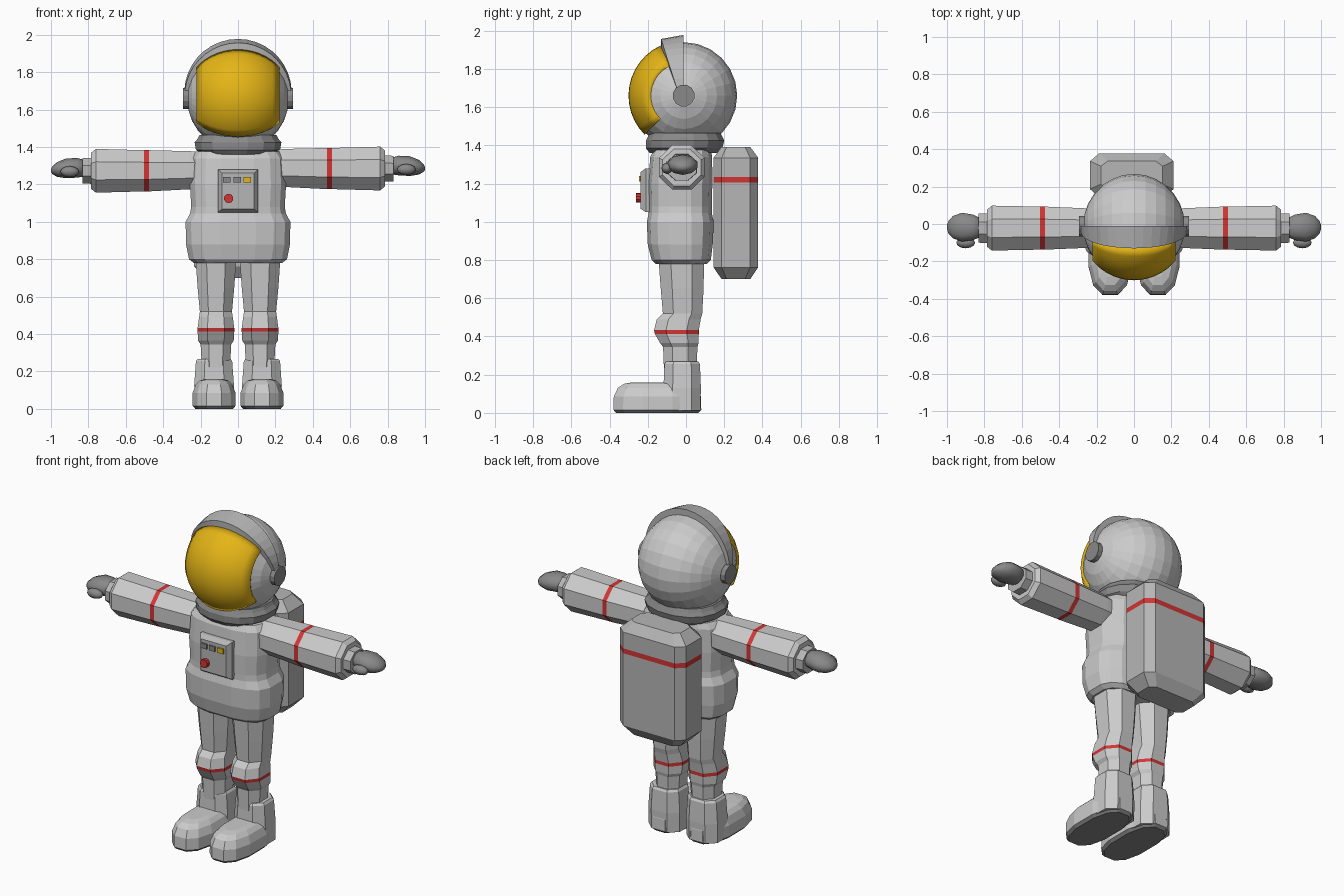
import bpy, bmesh, math
from mathutils import Matrix

if "Cube" in bpy.data.objects:
    bpy.data.objects.remove(bpy.data.objects["Cube"])

def material(name, rgb):
    m = bpy.data.materials.new(name)
    m.diffuse_color = (*rgb, 1)
    m.use_nodes = True
    m.node_tree.nodes["Principled BSDF"].inputs["Base Color"].default_value = m.diffuse_color
    return m

SUIT = material("suit_light_grey", (0.60, 0.60, 0.60))
SHELL = material("shell_grey", (0.47, 0.47, 0.47))
DARK = material("dark_grey", (0.25, 0.25, 0.25))
RED = material("red", (0.65, 0.035, 0.035))
GOLD = material("gold", (0.78, 0.46, 0.008))

def finish(bm, name, mats, smooth=False):
    bmesh.ops.recalc_face_normals(bm, faces=bm.faces)
    for f in bm.faces:
        f.smooth = smooth
    me = bpy.data.meshes.new(name)
    bm.to_mesh(me)
    bm.free()
    for m in mats:
        me.materials.append(m)
    ob = bpy.data.objects.new(name, me)
    bpy.context.collection.objects.link(ob)
    return ob

def rounded(n, p=2.0):
    """Unit superellipse with flats on the axes."""
    pts = []
    for i in range(n):
        a = 2 * math.pi * (i + 0.5) / n
        c, s = math.cos(a), math.sin(a)
        pts.append((math.copysign(abs(c) ** (2 / p), c), math.copysign(abs(s) ** (2 / p), s)))
    k = max(u for u, v in pts)
    return [(u / k, v / k) for u, v in pts]

def chamfered(a, b):
    """Unit square with cut corners."""
    return [(1, b - 1), (1, 1 - b), (1 - a, 1), (a - 1, 1),
            (-1, 1 - b), (-1, b - 1), (a - 1, -1), (1 - a, -1)]

SQUARE = [(1, -1), (1, 1), (-1, 1), (-1, -1)]

def loft(name, sections, shape, mat, axis="Z", stripe=(), stripe_mat=RED, smooth=False):
    """Sections are (height, centre u, centre v, half u, half v) along an axis."""
    bm = bmesh.new()
    rings = []
    for h, cu, cv, ru, rv in sections:
        ring = []
        for u, v in shape:
            a, b = cu + u * ru, cv + v * rv
            ring.append(bm.verts.new({"Z": (a, b, h), "X": (h, a, b), "Y": (a, h, b)}[axis]))
        rings.append(ring)
    n = len(shape)
    for k in range(len(rings) - 1):
        for i in range(n):
            j = (i + 1) % n
            f = bm.faces.new((rings[k][i], rings[k][j], rings[k + 1][j], rings[k + 1][i]))
            f.material_index = 1 if k in stripe else 0
    bm.faces.new(rings[0][::-1]).material_index = 1 if "start" in stripe else 0
    bm.faces.new(rings[-1])
    return finish(bm, name, [mat, stripe_mat], smooth)

def ball(name, centre, radii, mat, segs=12, rings=8, smooth=False):
    bm = bmesh.new()
    bmesh.ops.create_uvsphere(bm, u_segments=segs, v_segments=rings, radius=1)
    m = Matrix.Translation(centre) @ Matrix.Diagonal((*radii, 1)) @ Matrix.Rotation(math.pi / 2, 4, "Y")
    bm.transform(m)
    return finish(bm, name, [mat], smooth)

# Helmet, with its poles at the ears
HY, HZ = -0.012, 1.66
ball("helmet", (0, HY, HZ), (0.272, 0.28, 0.28), SUIT, 24, 14)

# Visor: patch of a slightly larger ball, turned in at the border
bm = bmesh.new()
NU, NV = 14, 14
grid = []
for i in range(NU + 1):
    row = []
    for j in range(NV + 1):
        edge = i in (0, NU) or j in (0, NV)
        R = 0.268 if edge else 0.289
        uu = min(max((i - 1) / (NU - 2), 0), 1) * 2 - 1
        vv = min(max((j - 1) / (NV - 2), 0), 1)
        x = 0.222 * uu
        a = math.radians(-45 + 110 * vv)
        r = math.sqrt(0.289 ** 2 - x * x)
        k = R / 0.289
        spread = 1.04 if edge else 1.0
        row.append(bm.verts.new((x * k * spread, HY - r * math.cos(a) * k, HZ + r * math.sin(a) * k)))
    grid.append(row)
for i in range(NU):
    for j in range(NV):
        bm.faces.new((grid[i][j], grid[i + 1][j], grid[i + 1][j + 1], grid[i][j + 1]))
finish(bm, "visor", [GOLD], True)

# Brow band running over the helmet from ear to ear
bm = bmesh.new()
prev = None
for i in range(21):
    t = math.pi * i / 20
    s, c = math.sin(t), math.cos(t)
    front, back = -0.035 - 0.095 * s, -0.012
    ro, ri, rf = 0.285 + 0.033 * s, 0.262, 0.285 + 0.012 * s
    ring = [bm.verts.new((r * c, y, HZ + r * s)) for r, y in
            ((ri, back), (ro, back), (rf, front), (ri - 0.015 * s, front))]
    if prev:
        for k in range(4):
            bm.faces.new((prev[k], prev[(k + 1) % 4], ring[(k + 1) % 4], ring[k]))
    else:
        bm.faces.new(ring)
    prev = ring
bm.faces.new(prev)
finish(bm, "brow_band", [SHELL], False)

# Collar
loft("collar", [(1.36, 0, -0.01, 0.19, 0.18), (1.385, 0, -0.01, 0.225, 0.2),
                (1.425, 0, -0.005, 0.232, 0.205), (1.445, 0, -0.005, 0.215, 0.195),
                (1.465, 0, -0.005, 0.205, 0.185)], rounded(16, 2.2), DARK)

# Torso with a wider hip section
loft("torso", [(0.78, 0, -0.025, 0.235, 0.135), (0.80, 0, -0.025, 0.262, 0.155),
               (0.88, 0, -0.03, 0.278, 0.17), (1.0, 0, -0.03, 0.28, 0.175),
               (1.045, 0, -0.03, 0.256, 0.165), (1.08, 0, -0.03, 0.25, 0.165),
               (1.2, 0, -0.03, 0.257, 0.168), (1.34, 0, -0.025, 0.25, 0.162),
               (1.375, 0, -0.02, 0.225, 0.15), (1.39, 0, -0.02, 0.16, 0.12)],
     rounded(16, 3), SUIT)

# Chest panel and its controls
loft("chest_panel", [(-0.16, 0, 1.165, 0.108, 0.115), (-0.21, 0, 1.165, 0.108, 0.115),
                     (-0.238, 0, 1.165, 0.086, 0.096)], SQUARE, SHELL, "Y")
for i, m in enumerate((DARK, DARK, GOLD)):
    x = -0.06 + 0.055 * i
    loft("panel_key", [(-0.23, x, 1.225, 0.02, 0.015), (-0.247, x, 1.225, 0.02, 0.015)], SQUARE, m, "Y")
loft("panel_button", [(-0.23, -0.05, 1.125, 0.024, 0.024), (-0.262, -0.05, 1.125, 0.024, 0.024)],
     rounded(10), RED, "Y")

# Backpack with a red stripe
P = (-0.012, 0.261)
loft("backpack", [(0.70, *P, 0.165, 0.075), (0.762, *P, 0.223, 0.117), (1.205, *P, 0.223, 0.117),
                  (1.235, *P, 0.223, 0.117), (1.335, *P, 0.223, 0.117), (1.392, *P, 0.165, 0.075)],
     chamfered(0.22, 0.36), SHELL, stripe=(2,))

for side, s in (("right", -1), ("left", 1)):
    dz = 0.0 if s > 0 else -0.012
    Z = 1.285 + dz
    oct8 = rounded(8)
    # Ear disc
    loft(side + "_ear", [(s * 0.24, HY, HZ, 0.056, 0.056), (s * 0.294, HY, HZ, 0.056, 0.056)],
         rounded(12), DARK, "X")
    # Arm with a red stripe, cuff, mitten and thumb
    loft(side + "_arm", [(s * 0.2, -0.022, Z + 0.003, 0.1, 0.098), (s * 0.26, -0.022, Z + 0.003, 0.106, 0.102),
                         (s * 0.475, -0.022, Z, 0.115, 0.11), (s * 0.502, -0.022, Z, 0.115, 0.11),
                         (s * 0.76, -0.022, Z, 0.12, 0.117), (s * 0.785, -0.022, Z, 0.1, 0.097)],
         oct8, SUIT, "X", stripe=(2,))
    loft(side + "_cuff", [(s * 0.77, -0.022, Z, 0.08, 0.07), (s * 0.832, -0.022, Z, 0.078, 0.068)],
         oct8, SHELL, "X")
    H = Z + 0.013
    loft(side + "_mitten", [(s * 0.81, -0.02, H, 0.045, 0.04), (s * 0.86, -0.018, H + 0.003, 0.068, 0.05),
                            (s * 0.92, -0.017, H, 0.077, 0.05), (s * 0.968, -0.017, H - 0.006, 0.06, 0.037),
                            (s * 0.992, -0.017, H - 0.01, 0.034, 0.02), (s * 1.0, -0.017, H - 0.012, 0.012, 0.008)],
         rounded(10), DARK, "X", smooth=True)
    ball(side + "_thumb", (s * 0.9, -0.1, Z - 0.005), (0.05, 0.03, 0.03), DARK, 8, 6, True)

    # Leg with a bulging knee and red stripe
    x = s * 0.118
    loft(side + "_leg", [(0.22, x, -0.03, 0.075, 0.085), (0.345, x, -0.03, 0.082, 0.09),
                         (0.365, x, -0.035, 0.095, 0.1), (0.413, x, -0.048, 0.098, 0.115),
                         (0.433, x, -0.05, 0.098, 0.117), (0.49, x, -0.038, 0.09, 0.115),
                         (0.52, x, -0.018, 0.086, 0.103), (0.65, x, -0.02, 0.098, 0.112),
                         (0.82, x, -0.025, 0.11, 0.12)],
         rounded(8, 2.3), SUIT, stripe=(3,))
    # Boot shaft and foot with a dark sole
    xb = s * 0.128
    loft(side + "_boot", [(0.012, xb, -0.02, 0.105, 0.095), (0.13, xb, -0.02, 0.106, 0.098),
                          (0.255, xb, -0.02, 0.097, 0.093), (0.268, xb, -0.02, 0.088, 0.085)],
         rounded(8, 2.6), SUIT)
    loft(side + "_foot", [(0.0, xb, -0.15, 0.1, 0.215), (0.016, xb, -0.15, 0.115, 0.23),
                          (0.085, xb, -0.15, 0.115, 0.228), (0.13, xb, -0.147, 0.098, 0.21),
                          (0.152, xb, -0.145, 0.075, 0.18), (0.16, xb, -0.14, 0.045, 0.14)],
         rounded(12, 2.5), SUIT, stripe=("start", 0), stripe_mat=DARK)
